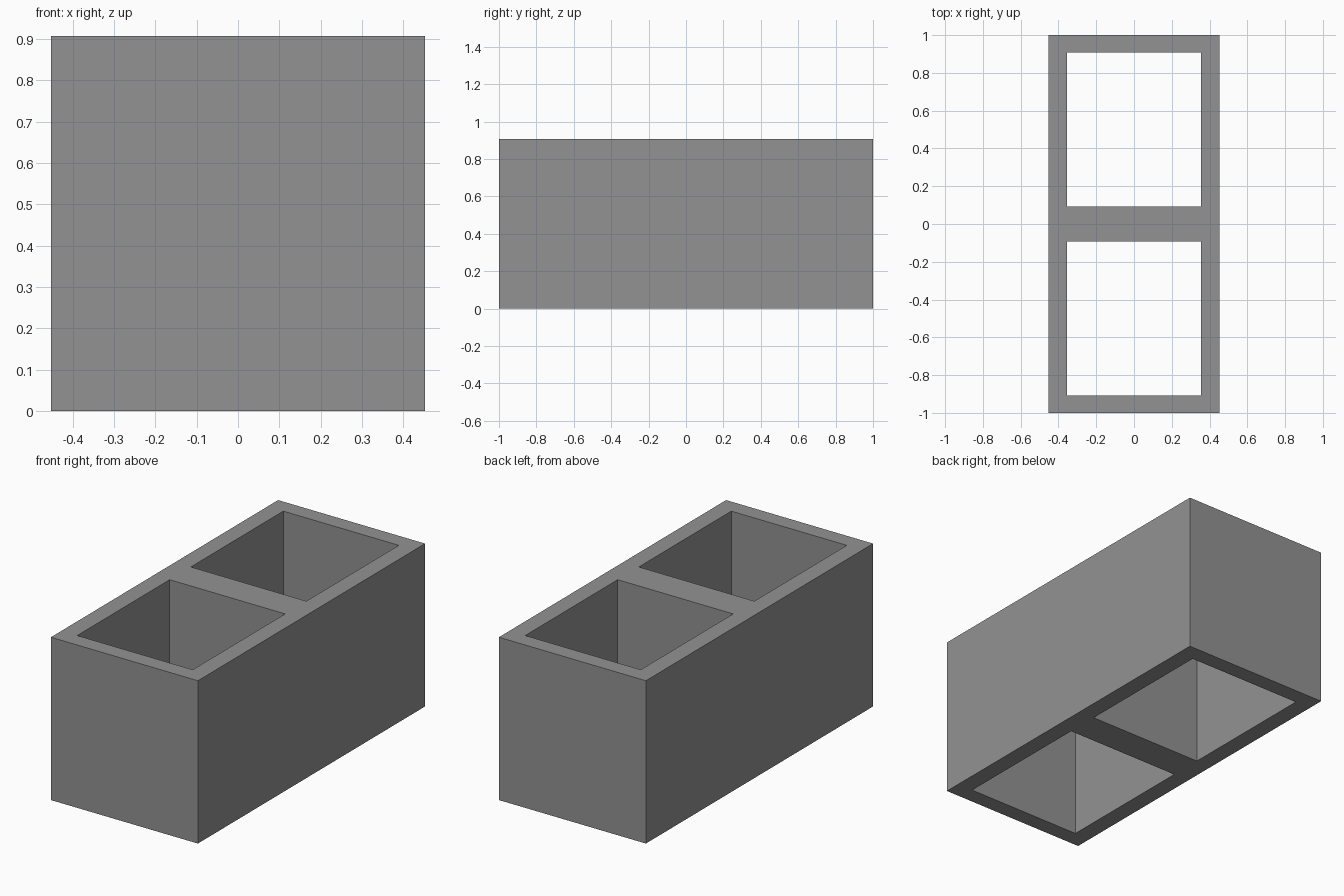
import bpy
import bmesh
import math

if "Cube" in bpy.data.objects:
    bpy.data.objects.remove(bpy.data.objects["Cube"])

HEIGHT = 0.907
XS = [-0.453, -0.356, 0.356, 0.453]
YS = [-1.0, -0.907, -0.093, 0.093, 0.907, 1.0]

# Single concrete colour
concrete = bpy.data.materials.new("concrete grey")
concrete.diffuse_color = (0.29, 0.29, 0.29, 1.0)
concrete.use_nodes = True
concrete.node_tree.nodes["Principled BSDF"].inputs["Base Color"].default_value = concrete.diffuse_color

# Block footprint: a grid of cells with the two cores left open
bm = bmesh.new()
verts = [[bm.verts.new((x, y, 0)) for y in YS] for x in XS]
for i in range(len(XS) - 1):
    for j in range(len(YS) - 1):
        if i == 1 and j in (1, 3):
            continue
        bm.faces.new((verts[i][j], verts[i + 1][j],
                      verts[i + 1][j + 1], verts[i][j + 1]))

# Raise the footprint into walls
result = bmesh.ops.extrude_face_region(bm, geom=bm.faces[:], use_keep_orig=True)
top = [g for g in result["geom"] if isinstance(g, bmesh.types.BMVert)]
bmesh.ops.translate(bm, verts=top, vec=(0, 0, HEIGHT))
bmesh.ops.recalc_face_normals(bm, faces=bm.faces[:])

mesh = bpy.data.meshes.new("hollow_block")
bm.to_mesh(mesh)
bm.free()
mesh.materials.append(concrete)
block = bpy.data.objects.new("hollow_block", mesh)
bpy.context.collection.objects.link(block)
